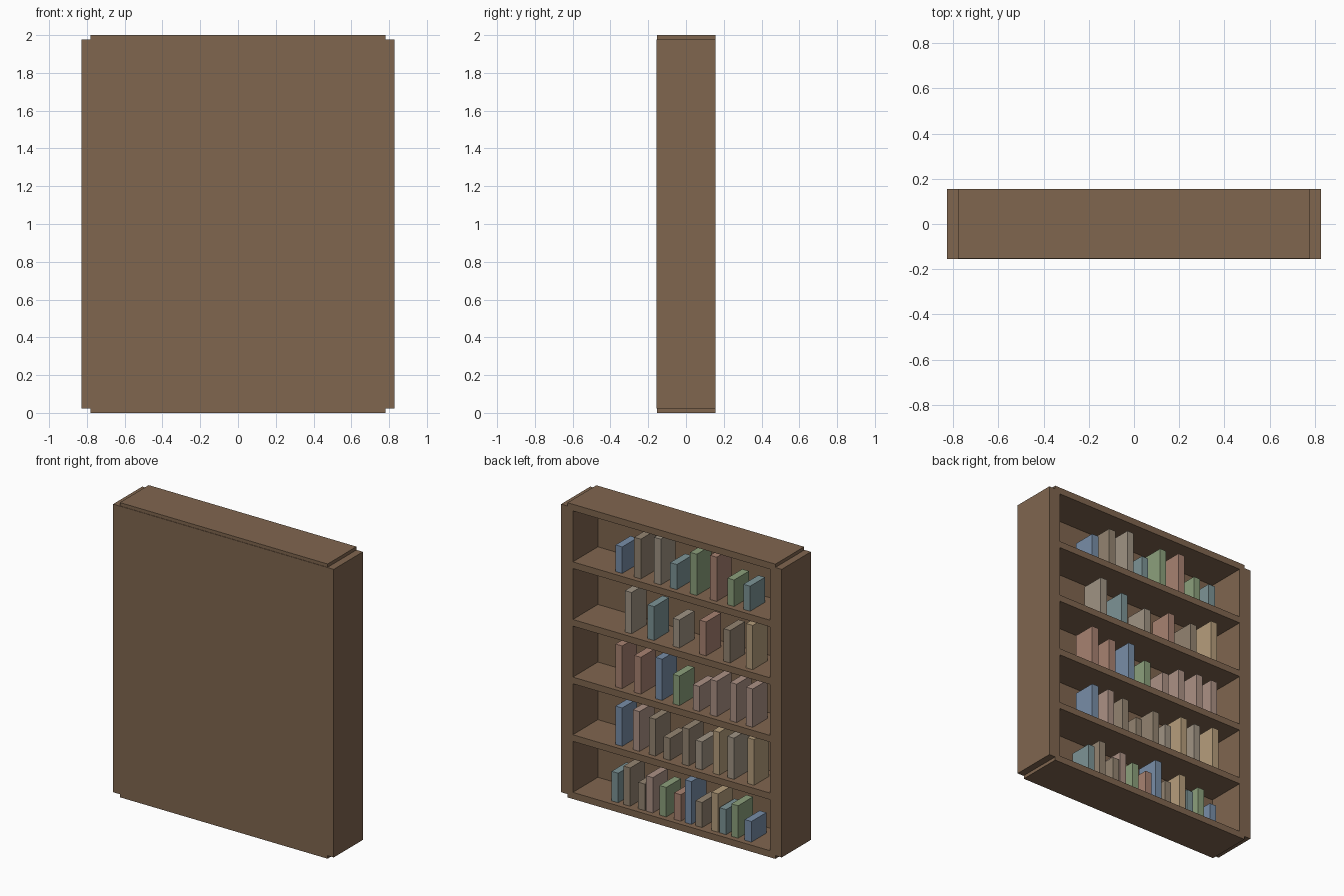
import bpy, bmesh
from mathutils import Vector

if "Cube" in bpy.data.objects:
    bpy.data.objects.remove(bpy.data.objects["Cube"])


def material(name, rgb):
    m = bpy.data.materials.new(name)
    lin = [((c / 255 + 0.055) / 1.055) ** 2.4 for c in rgb]
    m.diffuse_color = (*lin, 1)
    m.use_nodes = True
    m.node_tree.nodes["Principled BSDF"].inputs["Base Color"].default_value = m.diffuse_color
    return m


def box(name, x0, x1, y0, y1, z0, z1, mat):
    mesh = bpy.data.meshes.new(name)
    bm = bmesh.new()
    bmesh.ops.create_cube(bm, size=1)
    bmesh.ops.scale(bm, vec=(x1 - x0, y1 - y0, z1 - z0), verts=bm.verts)
    mid = Vector((x0 + x1, y0 + y1, z0 + z1)) / 2
    bmesh.ops.translate(bm, vec=mid, verts=bm.verts)
    bm.to_mesh(mesh)
    bm.free()
    mesh.materials.append(mat)
    obj = bpy.data.objects.new(name, mesh)
    bpy.context.collection.objects.link(obj)


wood = material("wood", (128, 102, 79))
covers = {
    "blue": material("blue_cover", (120, 142, 168)),
    "teal": material("teal_cover", (125, 148, 150)),
    "green": material("green_cover", (140, 160, 124)),
    "tan": material("tan_cover", (182, 158, 124)),
    "red": material("red_cover", (168, 130, 113)),
    "pink": material("pink_cover", (172, 145, 133)),
    "grey": material("grey_cover", (160, 148, 132)),
    "brown": material("brown_cover", (148, 132, 113)),
}

T = 0.045                # board thickness
PITCH = (2 - T) / 5      # shelf spacing
Y = 0.156                # half depth

# Case sides and closed panel
for name, s in (("side_left", -0.784), ("side_right", 0.784)):
    box(name, s - 0.044, s + 0.044, -Y, Y, T / 2, 2 - T / 2, wood)
box("closed_panel", -0.78, 0.78, -Y, -0.112, T / 2, 2 - T / 2, wood)

# Bottom, shelves and top
for i in range(6):
    name = "bottom_board" if i == 0 else "top_board" if i == 5 else f"shelf_{i}"
    half = 0.78 if i in (0, 5) else 0.75
    box(name, -half, half, -0.153, Y, i * PITCH, i * PITCH + T, wood)


# Row of books standing on one shelf, all with the same thickness and depth
def book_row(shelf, colours, centres, heights):
    z = shelf * PITCH + T
    for n, (c, x, h) in enumerate(zip(colours.split(), centres, heights)):
        box(f"book_{shelf + 1}_{n + 1}", x - 0.025, x + 0.025, -0.04, 0.12,
            z, z + h, covers[c])


book_row(0, "teal brown brown pink green red blue brown tan teal green blue",
         (.45, .36, .25, .19, .09, -.02, -.10, -.18, -.30, -.36, -.45, -.55),
         (.20, .26, .18, .24, .20, .18, .29, .17, .26, .17, .22, .14))
book_row(1, "blue pink brown brown brown grey tan grey tan",
         (.42, .29, .17, .06, -.08, -.18, -.31, -.42, -.57),
         (.26, .27, .25, .15, .25, .19, .29, .28, .31))
book_row(2, "red red blue green pink pink pink pink",
         (.42, .28, .12, -.01, -.16, -.29, -.44, -.56),
         (.29, .25, .28, .20, .17, .24, .26, .26))
book_row(3, "grey teal grey red brown tan",
         (.35, .18, -.01, -.21, -.39, -.56),
         (.28, .23, .19, .23, .22, .30))
book_row(4, "blue brown grey teal green red green teal",
         (.42, .28, .13, .01, -.14, -.29, -.42, -.54),
         (.18, .27, .31, .17, .28, .30, .18, .17))
